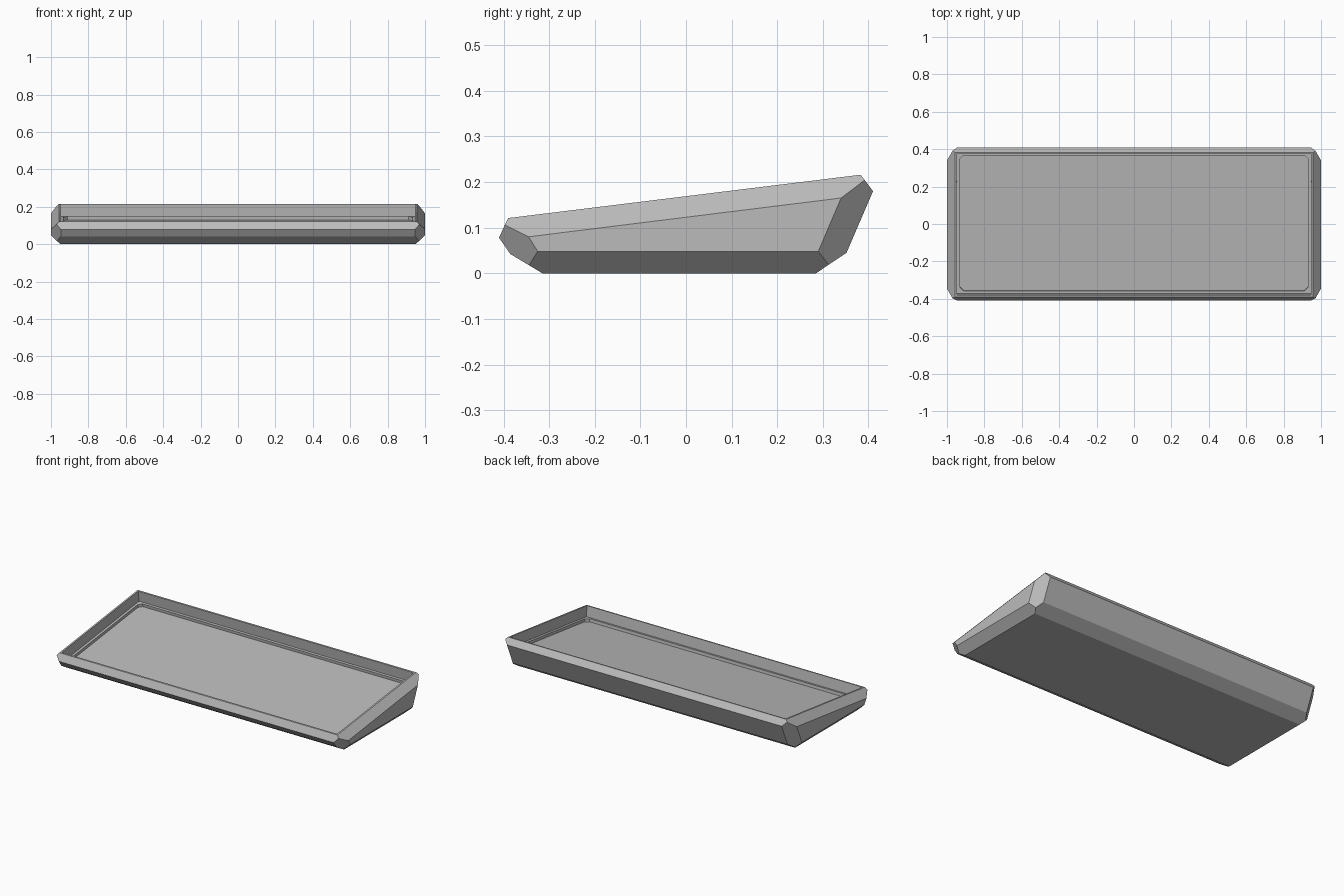
import bpy
import bmesh
from mathutils import Vector

old = bpy.data.objects.get("Cube")
if old:
    bpy.data.objects.remove(old, do_unlink=True)

grey = bpy.data.materials.new("mid_grey")
grey.use_nodes = True
COLOR = (0.5, 0.5, 0.5, 1)
grey.diffuse_color = COLOR
grey.node_tree.nodes["Principled BSDF"].inputs["Base Color"].default_value = COLOR

# Side profile (y, z) of the wedge-shaped case
PROFILE = [(-0.315, 0), (-0.385, 0.042), (-0.41, 0.078), (-0.39, 0.121),
           (0.383, 0.216), (0.41, 0.18), (0.352, 0.045), (0.285, 0)]

# Three points on each cutting plane of the +x end
END_CUTS = [
    [(1, -0.345, 0.08), (1, 0.34, 0.165), (0.957, -0.39, 0.121)],     # upper chamfer
    [(1, -0.3, 0.048), (1, 0.3, 0.048), (0.95, 0, 0)],                # lower chamfer
    [(1, -0.345, 0.08), (1, -0.325, 0.048), (0.945, -0.41, 0.078)],   # front corner
    [(1, 0.34, 0.165), (1, 0.29, 0.048), (0.945, 0.41, 0.18)],        # back corner
]


def slice_off(bm, points):
    """Remove everything outside the plane and close the cut."""
    a, b, c = (Vector(p) for p in points)
    normal = (b - a).cross(c - a).normalized()
    if normal.dot(a - Vector((0, 0, 0.1))) < 0:
        normal.negate()
    geom = bm.verts[:] + bm.edges[:] + bm.faces[:]
    cut = bmesh.ops.bisect_plane(bm, geom=geom, dist=1e-5, plane_co=a,
                                 plane_no=normal, clear_outer=True)["geom_cut"]
    edges = [e for e in cut if isinstance(e, bmesh.types.BMEdge)]
    bmesh.ops.contextual_create(bm, geom=edges)


def sink(bm, face, depth):
    """Push a face straight into the case, leaving walls; return the new floor."""
    normal = face.normal.copy()
    result = bmesh.ops.extrude_discrete_faces(bm, faces=[face])
    floor = result["faces"][0]
    bmesh.ops.translate(bm, verts=floor.verts[:], vec=-normal * depth)
    floor.normal_update()
    return floor


# Solid wedge
bm = bmesh.new()
end = bm.faces.new([bm.verts.new((-1, y, z)) for y, z in PROFILE])
extruded = bmesh.ops.extrude_face_region(bm, geom=[end])["geom"]
bmesh.ops.translate(bm, verts=[v for v in extruded if isinstance(v, bmesh.types.BMVert)],
                    vec=(2, 0, 0))
bmesh.ops.recalc_face_normals(bm, faces=bm.faces[:])

# Faceted ends, mirrored
for points in END_CUTS:
    for side in (1, -1):
        slice_off(bm, [(side * x, y, z) for x, y, z in points])
bmesh.ops.recalc_face_normals(bm, faces=bm.faces[:])
bm.normal_update()

# Thin rim, then the sloped recess down to the ledge
top = max(bm.faces, key=lambda f: f.calc_center_median().z if f.normal.z > 0.9 else -1)
bmesh.ops.inset_region(bm, faces=[top], thickness=0.01, use_even_offset=True)
ledge = sink(bm, top, 0.066)

# Ledge around a shallow pocket with clipped corners
bmesh.ops.inset_region(bm, faces=[ledge], thickness=0.015, use_even_offset=True)
bmesh.ops.bevel(bm, geom=ledge.verts[:], offset=0.02, segments=1, affect='VERTICES')
pocket = max((f for f in bm.faces if f.normal.z > 0.9), key=lambda f: f.calc_area())
sink(bm, pocket, 0.018)

mesh = bpy.data.meshes.new("tray_case")
bm.to_mesh(mesh)
bm.free()
mesh.materials.append(grey)
case = bpy.data.objects.new("tray_case", mesh)
bpy.context.collection.objects.link(case)
